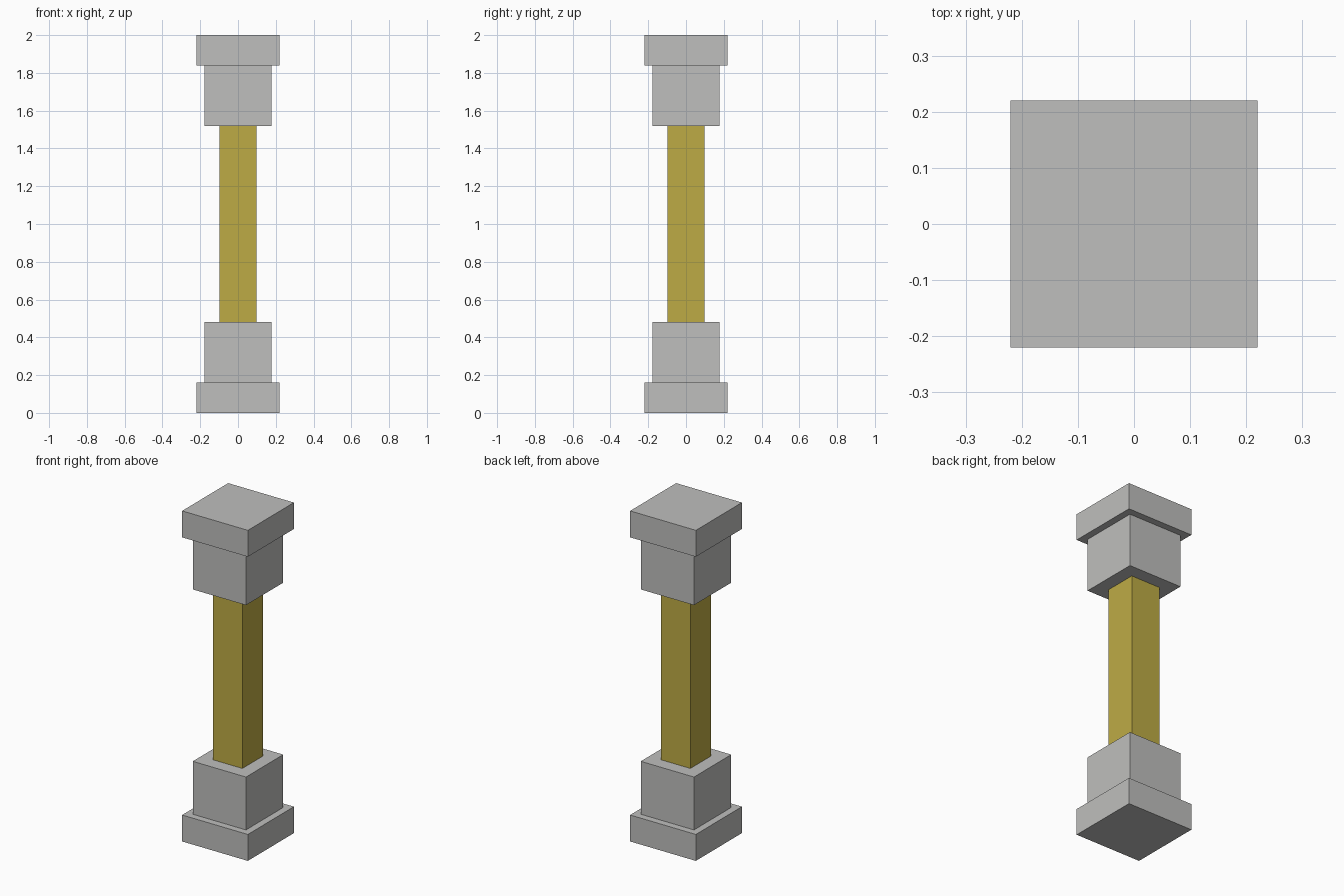
import bpy
import bmesh
from mathutils import Matrix, Vector

cube = bpy.data.objects.get("Cube")
if cube:
    bpy.data.objects.remove(cube, do_unlink=True)


def make_material(name, color):
    mat = bpy.data.materials.new(name)
    mat.use_nodes = True
    mat.diffuse_color = color
    bsdf = next(n for n in mat.node_tree.nodes if n.type == 'BSDF_PRINCIPLED')
    bsdf.inputs["Base Color"].default_value = color
    return mat


def add_block(name, half_width, z0, z1, mat):
    """Square block spanning z0 to z1, centred on the z axis."""
    bm = bmesh.new()
    size = Vector((2 * half_width, 2 * half_width, z1 - z0))
    bmesh.ops.create_cube(bm, size=1.0, matrix=Matrix.Diagonal(size).to_4x4())
    mesh = bpy.data.meshes.new(name)
    bm.to_mesh(mesh)
    bm.free()
    mesh.materials.append(mat)
    obj = bpy.data.objects.new(name, mesh)
    obj.location.z = (z0 + z1) / 2
    bpy.context.collection.objects.link(obj)
    return obj


stone = make_material("stone grey", (0.52, 0.52, 0.51, 1.0))
gold = make_material("gold yellow", (0.515, 0.41, 0.06, 1.0))

HEIGHT = 2.0
SLAB_TOP = 0.16
BLOCK_TOP = 0.48

# Stepped base, mirrored as the capital
for part, half, z0, z1 in (("slab", 0.22, 0.0, SLAB_TOP),
                           ("block", 0.178, SLAB_TOP, BLOCK_TOP)):
    add_block("base_" + part, half, z0, z1, stone)
    add_block("capital_" + part, half, HEIGHT - z1, HEIGHT - z0, stone)

# Square shaft between them
add_block("shaft", 0.098, BLOCK_TOP, HEIGHT - BLOCK_TOP, gold)
